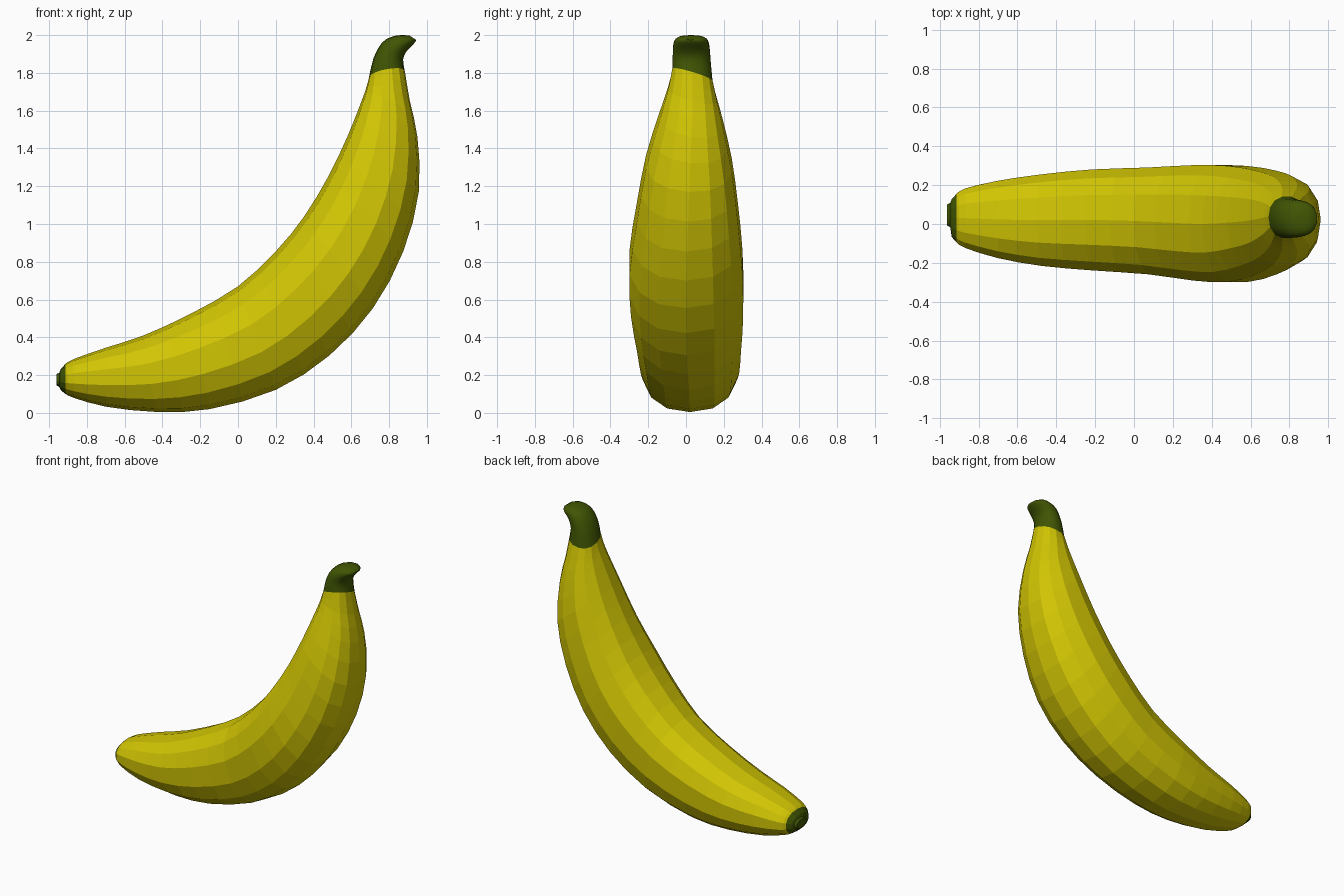
import bpy, bmesh, math
from mathutils import Vector

cube = bpy.data.objects.get("Cube")
if cube:
    bpy.data.objects.remove(cube)


def material(name, rgb):
    m = bpy.data.materials.new(name)
    m.use_nodes = True
    m.diffuse_color = (*rgb, 1)
    node = m.node_tree.nodes["Principled BSDF"]
    node.inputs["Base Color"].default_value = (*rgb, 1)
    node.inputs["Roughness"].default_value = 0.8
    return m


yellow = material("ripe yellow", (0.64, 0.56, 0.001))
green = material("stem green", (0.052, 0.092, 0.001))


def refine(stations, steps):
    """Catmull-Rom interpolation between cross-section stations."""
    pts = [Vector(s) for s in stations]
    ext = [2 * pts[0] - pts[1]] + pts + [2 * pts[-1] - pts[-2]]
    out = []
    for a, b, c, d in zip(ext, ext[1:], ext[2:], ext[3:]):
        for k in range(steps):
            t = k / steps
            out.append(b + (c - a) * (t / 2)
                       + (2 * a - 5 * b + 4 * c - d) * (t * t / 2)
                       + (3 * b - a - 3 * c + d) * (t ** 3 / 2))
    return out + [pts[-1]]


def full(v):
    """Push a circle coordinate outwards for a slightly boxier oval."""
    return math.copysign(abs(v) ** 0.88, v)


def sweep(name, stations, mat, steps=2, sides=14, smooth=False):
    """Skin oval rings. Station: inner x, z, outer x, z, y min, y max, tilt."""
    bm = bmesh.new()
    rings = []
    for xi, zi, xo, zo, y0, y1, tilt in refine(stations, steps):
        centre = Vector(((xi + xo) / 2, (y0 + y1) / 2, (zi + zo) / 2))
        across = Vector(((xi - xo) / 2, 0, (zi - zo) / 2))
        side = Vector((0, 1, -tilt)) * (y1 - y0) / 2 / math.cos(math.pi / sides)
        ring = []
        for k in range(sides):
            a = math.tau * k / sides
            ring.append(bm.verts.new(centre + across * full(math.cos(a))
                                     + side * full(math.sin(a))))
        rings.append(ring)
    for lo, hi in zip(rings, rings[1:]):
        for k in range(sides):
            n = (k + 1) % sides
            bm.faces.new((lo[k], lo[n], hi[n], hi[k]))
    bm.faces.new(rings[0])
    bm.faces.new(rings[-1])
    bmesh.ops.recalc_face_normals(bm, faces=bm.faces)
    mesh = bpy.data.meshes.new(name)
    bm.to_mesh(mesh)
    bm.free()
    mesh.materials.append(mat)
    obj = bpy.data.objects.new(name, mesh)
    bpy.context.collection.objects.link(obj)
    if smooth:
        bpy.ops.object.select_all(action='DESELECT')
        obj.select_set(True)
        bpy.context.view_layer.objects.active = obj
        bpy.ops.object.shade_smooth_by_angle(angle=math.radians(50))
    return obj


# Cross-sections shared by neighbouring parts
collar = (-.913, .26, -.913, .1, -.095, .155, 0)
neck = (.692, 1.77, .884, 1.805, -.072, .14, .3)

# Peel
sweep("peel", [
    collar,
    (-.87, .285, -.87, .08, -.122, .182, 0),
    (-.7, .345, -.7, .033, -.175, .222, 0),
    (-.5, .41, -.43, .005, -.215, .255, 0),
    (-.25, .525, -.15, .02, -.238, .28, 0),
    (0, .67, .2, .122, -.258, .29, 0),
    (.2, .855, .485, .305, -.29, .302, 0),
    (.35, 1.04, .715, .555, -.298, .298, 0),
    (.48, 1.255, .875, .855, -.26, .274, 0),
    (.58, 1.465, .957, 1.17, -.21, .242, .05),
    (.65, 1.64, .95, 1.46, -.137, .195, .15),
    (.677, 1.715, .91, 1.65, -.095, .165, .25),
    neck], yellow)

# Bent stem
sweep("stem", [
    neck,
    (.718, 1.88, .874, 1.87, -.07, .13, .1),
    (.762, 1.96, .891, 1.912, -.068, .124, 0),
    (.81, 1.99, .92, 1.943, -.06, .115, 0),
    (.86, 2.0, .938, 1.963, -.045, .1, 0),
    (.91, 1.997, .943, 1.975, -.01, .06, 0)], green, smooth=True)

# Blossom end: collar and small knob
sweep("blossom_end", [
    collar,
    (-.938, .232, -.938, .12, -.067, .128, 0),
    (-.946, .212, -.946, .138, -.015, .108, 0),
    (-.962, .205, -.962, .145, -.008, .1, 0)], green, steps=1)
